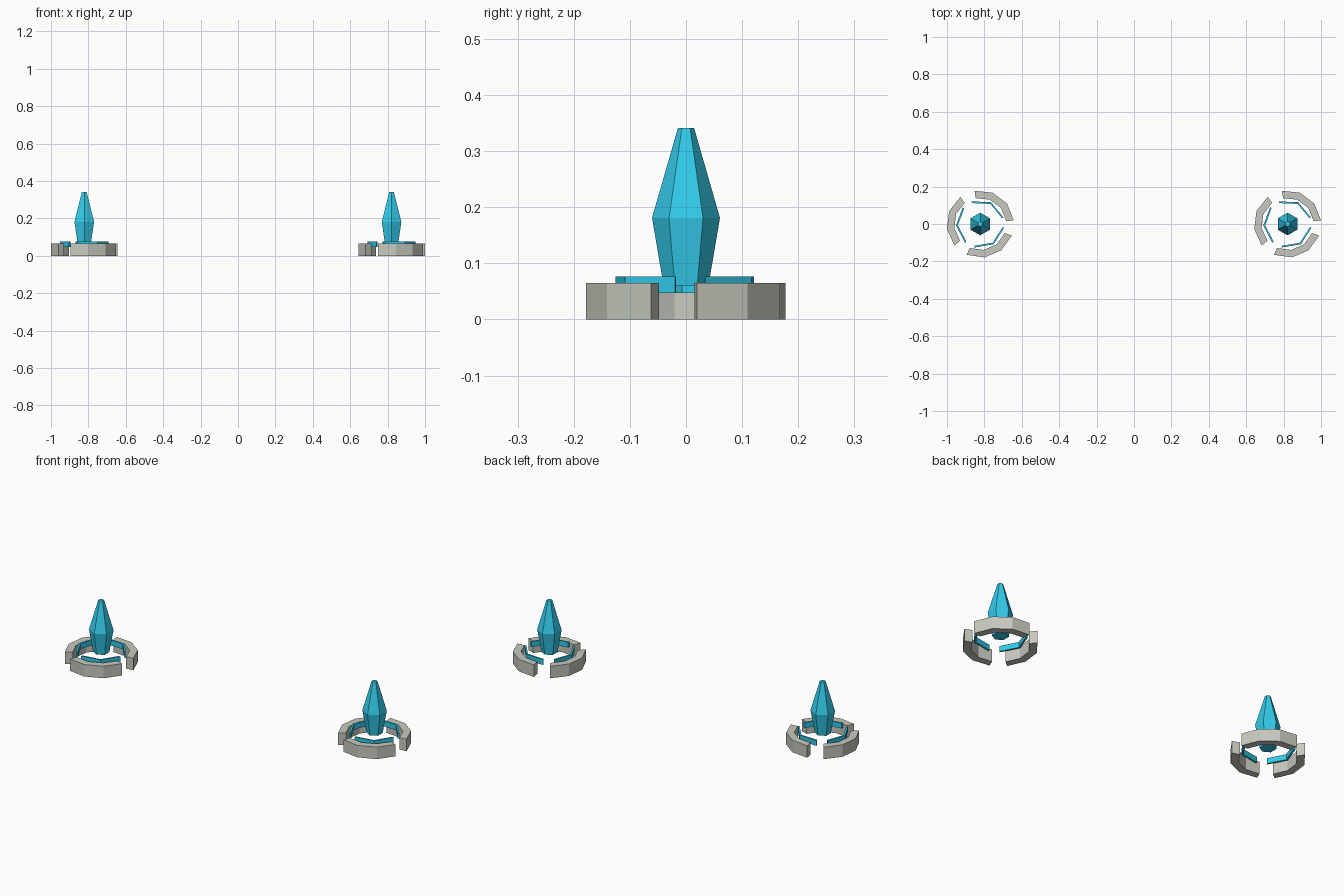
import bpy, bmesh
from math import cos, sin, radians

if "Cube" in bpy.data.objects:
    bpy.data.objects.remove(bpy.data.objects["Cube"])


def material(name, rgb):
    m = bpy.data.materials.new(name)
    m.diffuse_color = (*rgb, 1.0)
    m.use_nodes = True
    m.node_tree.nodes["Principled BSDF"].inputs["Base Color"].default_value = m.diffuse_color
    return m


STONE = material("stone", (0.57, 0.59, 0.52))
CYAN = material("cyan_crystal", (0.033, 0.6, 0.83))


def finish(bm, name, mat, x):
    bmesh.ops.recalc_face_normals(bm, faces=bm.faces)
    me = bpy.data.meshes.new(name)
    bm.to_mesh(me)
    bm.free()
    me.materials.append(mat)
    ob = bpy.data.objects.new(name, me)
    ob.location.x = x
    bpy.context.collection.objects.link(ob)


def loft(bm, rings, closed=False):
    """Bridge equal-sized vertex rings and cap both ends."""
    vs = [[bm.verts.new(p) for p in r] for r in rings]
    n = len(vs[0])
    for a, b in zip(vs, vs[1:]):
        for i in range(n):
            j = (i + 1) % n
            bm.faces.new((a[i], a[j], b[j], b[i]))
    bm.faces.new(vs[0])
    bm.faces.new(vs[-1])


def broken_ring(name, mat, x, r_in, r_out, z0, z1, start, span, segs):
    """Three faceted arc blocks spaced evenly around the centre."""
    bm = bmesh.new()
    for k in range(3):
        rings = []
        for s in range(segs + 1):
            a = radians(start + 120 * k + span * s / segs)
            rings.append([(r * cos(a), r * sin(a), z) for r, z in
                          ((r_in, z0), (r_out, z0), (r_out, z1), (r_in, z1))])
        loft(bm, rings)
    finish(bm, name, mat, x)


def crystal(name, x):
    """Six-sided spindle with a small flat tip."""
    bm = bmesh.new()
    loft(bm, [[(r * cos(radians(30 + 60 * i)), r * sin(radians(30 + 60 * i)), z)
               for i in range(6)]
              for r, z in ((0.04, 0.06), (0.0605, 0.181), (0.0145, 0.341))])
    finish(bm, name, CYAN, x)


# Two identical pylons, left and right
for side, x in (("left", -0.822), ("right", 0.821)):
    broken_ring(side + "_stone_ring", STONE, x, 0.14, 0.18, 0.0, 0.065, 6.2, 93.6, 3)
    broken_ring(side + "_glow_ring", CYAN, x, 0.12, 0.13, 0.047, 0.076, 15.5, 96, 2)
    crystal(side + "_crystal", x)
